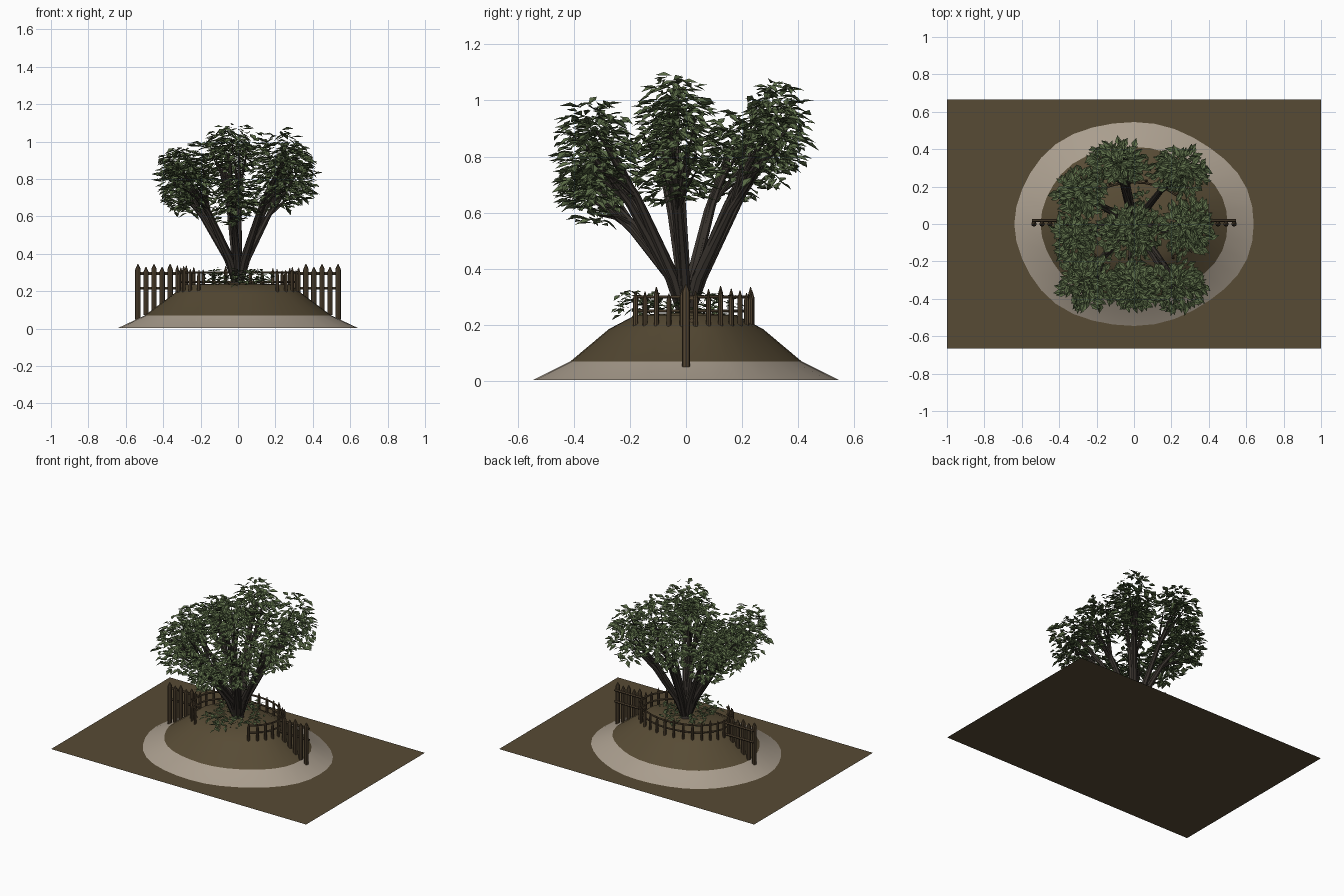
import bpy, bmesh, math, random
from mathutils import Vector, Matrix

random.seed(7)
if "Cube" in bpy.data.objects:
    bpy.data.objects.remove(bpy.data.objects["Cube"], do_unlink=True)


def material(name, rgb):
    m = bpy.data.materials.new(name)
    m.use_nodes = True
    m.diffuse_color = (*rgb, 1)
    m.node_tree.nodes["Principled BSDF"].inputs["Base Color"].default_value = (*rgb, 1)
    return m


EARTH = material("earth brown", (0.095, 0.07, 0.035))
GRAVEL = material("pale gravel", (0.40, 0.34, 0.27))
WOOD = material("fence wood", (0.085, 0.058, 0.031))
BARK = material("dark bark", (0.04, 0.033, 0.027))
LEAF = material("leaf green", (0.105, 0.15, 0.063))


def finish(bm, name, mats, smooth=None):
    mesh = bpy.data.meshes.new(name)
    bm.to_mesh(mesh)
    bm.free()
    ob = bpy.data.objects.new(name, mesh)
    bpy.context.collection.objects.link(ob)
    for m in mats:
        mesh.materials.append(m)
    if smooth:
        bpy.ops.object.select_all(action='DESELECT')
        ob.select_set(True)
        bpy.context.view_layer.objects.active = ob
        bpy.ops.object.shade_smooth_by_angle(angle=math.radians(smooth))
    return ob


def bridge(bm, a, b):
    n = len(a)
    for i in range(n):
        j = (i + 1) % n
        bm.faces.new((a[i], a[j], b[j], b[i]))


def tube(bm, points, radii, sides=7):
    """Tapering tube through a list of points."""
    pts = [Vector(p) for p in points]
    rings = []
    for i, p in enumerate(pts):
        d = pts[min(i + 1, len(pts) - 1)] - pts[max(i - 1, 0)]
        rot = d.to_track_quat('Z', 'Y')
        ring = []
        for k in range(sides):
            a = math.tau * k / sides
            offset = Vector((math.cos(a), math.sin(a), 0)) * radii[i]
            ring.append(bm.verts.new(p + rot @ offset))
        rings.append(ring)
    for a, b in zip(rings, rings[1:]):
        bridge(bm, a, b)
    bm.faces.new(rings[0][::-1])
    bm.faces.new(rings[-1])


def leaf(bm, pos, heading, pitch, size):
    """Pointed leaf folded along its middle."""
    m = (Matrix.Translation(pos) @ Matrix.Rotation(heading, 4, 'Z')
         @ Matrix.Rotation(pitch, 4, 'Y') @ Matrix.Rotation(random.uniform(-0.5, 0.5), 4, 'X'))
    shape = [(0, 0, 0), (0.45, 0.25, 0.07), (1, 0, -0.08), (0.45, -0.25, 0.07)]
    base, left, tip, right = [bm.verts.new(m @ (Vector(p) * size)) for p in shape]
    bm.faces.new((base, tip, left))
    bm.faces.new((base, right, tip))


# Ground slab
bm = bmesh.new()
bmesh.ops.create_grid(bm, x_segments=1, y_segments=1, size=1,
                      matrix=Matrix.Diagonal((1, 0.665, 1, 1)))
finish(bm, "ground", [EARTH])

# Mound with a gravel skirt around its foot
bm = bmesh.new()
rings = []
for rx, ry, z in [(0.64, 0.545, 0.004), (0.5, 0.412, 0.07), (0.345, 0.275, 0.185),
                  (0.28, 0.18, 0.235)]:
    ring = []
    for k in range(36):
        a = math.tau * k / 36
        w = 1 + 0.012 * (1 - math.cos(4 * a)) * math.cos(3 * a)
        ring.append(bm.verts.new((rx * w * math.cos(a), ry * w * math.sin(a), z)))
    if rings:
        bridge(bm, rings[-1], ring)
    rings.append(ring)
peak = bm.verts.new((0, 0, 0.245))
for k in range(36):
    bm.faces.new((rings[-1][k], rings[-1][(k + 1) % 36], peak))
for f in bm.faces:
    f.material_index = 1 if f.calc_center_median().z < 0.07 else 0
finish(bm, "mound", [EARTH, GRAVEL], 40)


# Fences: pointed stakes with two rails
def stake(bm, x, y, z0, z1, r):
    tube(bm, [(x, y, z0), (x, y, z1 - 0.03), (x, y, z1 - 0.025), (x, y, z1)],
         [r, r, r * 0.95, r * 0.15], 8)


def ring_point(a, z, grow=0):
    return ((0.325 + grow) * math.cos(a), (0.235 + grow) * math.sin(a), z)


bm = bmesh.new()
start, stop, count = math.radians(-50), math.radians(230), 25
angles = [start + (stop - start) * i / (count - 1) for i in range(count)]
for a in angles:
    x, y, _ = ring_point(a, 0)
    stake(bm, x, y, 0.19, 0.325 + random.uniform(-0.015, 0.015), 0.009)
for z in (0.25, 0.3):
    tube(bm, [ring_point(a, z, -0.012) for a in angles], [0.006] * count, 6)
finish(bm, "ring_fence", [WOOD], 40)

for side, name in ((1, "left_fence"), (-1, "right_fence")):
    bm = bmesh.new()
    for i in range(5):
        x = 0.535 - 0.043 * i
        stake(bm, side * x, 0, 0.05 + 0.024 * i, 0.345 - 0.015 * (i % 2), 0.0145)
    for z in (0.215, 0.295):
        tube(bm, [(side * 0.32, 0.02, z), (side * 0.545, 0.02, z)], [0.008] * 2, 6)
    finish(bm, name, [WOOD], 40)

# Leaf clumps: centre and radii
clumps = [
    ((-0.26, -0.31, 0.80), (0.16, 0.16, 0.19)),
    ((0.22, -0.33, 0.83), (0.18, 0.14, 0.20)),
    ((-0.01, -0.33, 0.68), (0.15, 0.13, 0.14)),
    ((-0.32, -0.06, 0.80), (0.12, 0.15, 0.19)),
    ((0.29, -0.02, 0.83), (0.14, 0.18, 0.20)),
    ((-0.02, -0.04, 0.96), (0.19, 0.14, 0.14)),
    ((-0.09, 0.33, 0.89), (0.17, 0.12, 0.19)),
    ((0.24, 0.29, 0.87), (0.17, 0.13, 0.20)),
    ((-0.29, 0.17, 0.79), (0.14, 0.13, 0.17)),
]


def inside(centre, radii, low=0.0):
    d = Vector([random.gauss(0, 1) for _ in range(3)]).normalized()
    r = random.uniform(low, 1) ** 0.4
    return Vector([c + s * v * r for c, s, v in zip(centre, radii, d)])


# Trunk: stems fanning from one foot, each splitting into twigs
bm = bmesh.new()
tube(bm, [(0, 0, 0.22), (0, 0, 0.28), (0, 0, 0.36)], [0.045, 0.032, 0.03], 9)
for centre, radii in clumps:
    c = Vector(centre)
    for n in range(2):
        end = c + Vector([random.uniform(-0.3, 0.3) * r for r in radii])
        foot = Vector((end.x * 0.04, end.y * 0.04, 0.25))
        low = Vector((end.x * 0.15, end.y * 0.15, 0.37))
        fork = Vector((end.x * 0.55, end.y * 0.55, 0.37 + (end.z - 0.37) * 0.55))
        tube(bm, [foot, low, fork, end], [0.02, 0.021, 0.014, 0.005])
        for t in range(3):
            tip = inside(centre, [r * 0.8 for r in radii])
            tube(bm, [fork, fork.lerp(tip, 0.5) + Vector((0, 0, 0.015)), tip],
                 [0.009, 0.006, 0.002], 5)
finish(bm, "trunk_and_branches", [BARK], 50)

# Crown leaves, pointing outward and drooping slightly
bm = bmesh.new()
for centre, radii in clumps:
    for n in range(270):
        p = inside(centre, radii)
        out = math.atan2(p.y - centre[1], p.x - centre[0]) + random.uniform(-0.9, 0.9)
        leaf(bm, p - Vector((math.cos(out), math.sin(out), 0)) * 0.025, out,
             random.uniform(-0.25, 0.6), random.uniform(0.045, 0.07))
finish(bm, "crown_leaves", [LEAF])

# Low plants around the foot of the trunk
bm = bmesh.new()
for x, y, r in [(-0.1, -0.12, 0.08), (0.08, -0.13, 0.08), (0.13, 0.02, 0.07),
                (-0.12, 0.04, 0.07), (0.02, 0.12, 0.08), (0, -0.2, 0.06)]:
    for n in range(36):
        p = inside((x, y, 0.275), (r, r, 0.05))
        leaf(bm, p, random.uniform(0, math.tau), random.uniform(-0.5, 0.5),
             random.uniform(0.03, 0.05))
finish(bm, "ground_plants", [LEAF])
